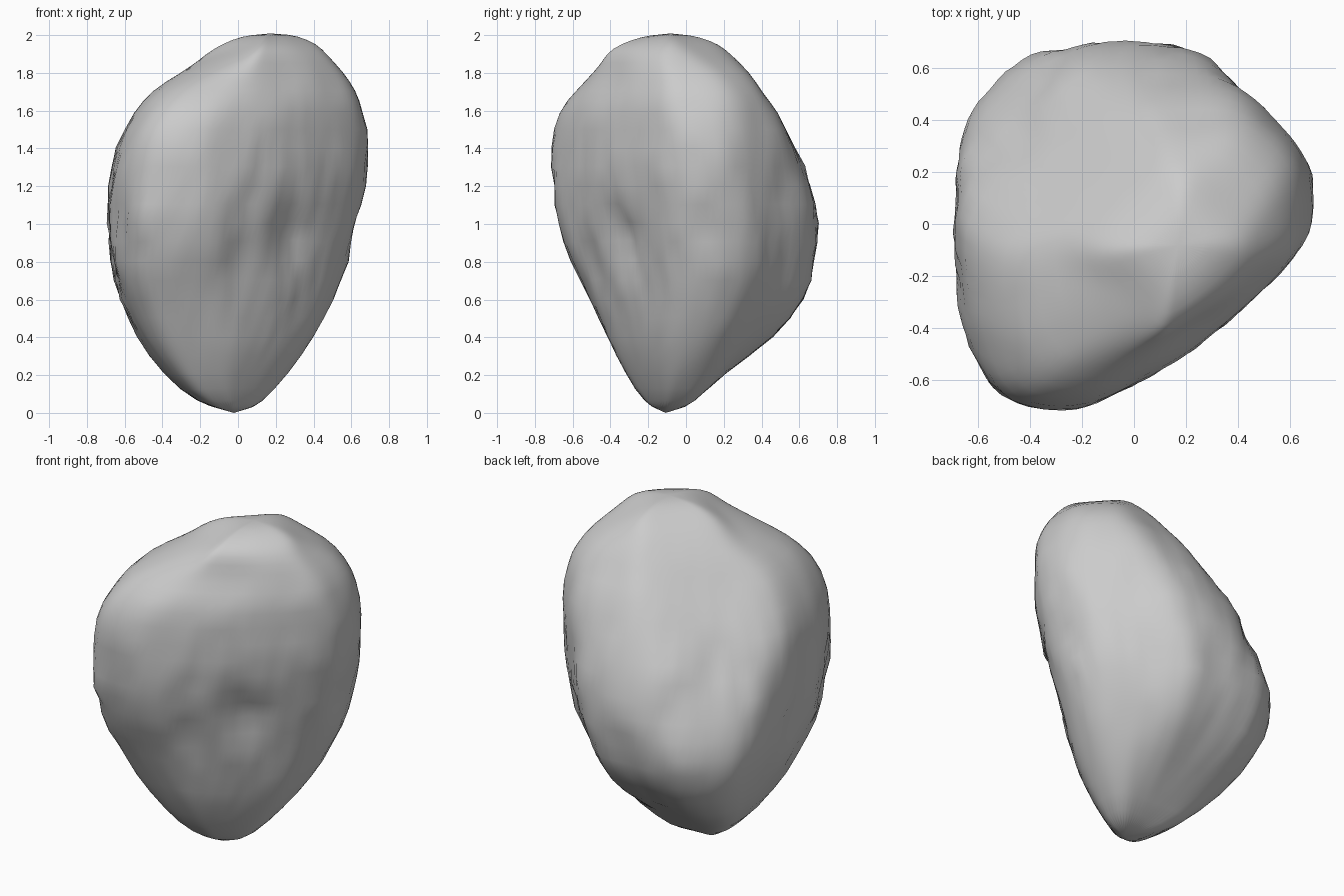
import bpy
import bmesh
import math
from mathutils import Vector, noise

SIDES = 56          # points around each cross-section
SHARPNESS = 20      # how tightly the flat sides meet at their corners

cube = bpy.data.objects.get("Cube")
if cube:
    bpy.data.objects.remove(cube)

# Height, then reach of the rock in eight directions, anticlockwise from +x
SECTIONS = [
    (.2, .27, .27, .19, .38, .40, .43, .32, .25),
    (.4, .40, .41, .48, .64, .54, .59, .42, .33),
    (.6, .50, .54, .64, .73, .63, .70, .50, .38),
    (.8, .58, .61, .68, .79, .69, .79, .62, .42),
    (1, .62, .65, .71, .69, .69, .84, .69, .47),
    (1.2, .67, .66, .66, .61, .68, .86, .71, .52),
    (1.4, .70, .67, .58, .49, .66, .83, .72, .53),
    (1.6, .66, .64, .48, .33, .55, .76, .68, .53),
    (1.7, .62, .60, .40, .25, .46, .64, .58, .51),
    (1.8, .56, .51, .34, .17, .30, .45, .50, .47),
    (1.9, .47, .36, .24, .08, .17, .19, .43, .40),
    (1.95, .42, .28, .18, 0, .08, .10, .35, .34),
]
TIP = Vector((-.02, -.11, -.01))
CROWN = Vector((.17, -.08, 2.005))

# Worn hollows: centre, radius, depth
HOLLOWS = [
    (Vector((.28, -.36, .95)), .22, .04),
    (Vector((.02, -.52, .70)), .18, .02),
    (Vector((-.46, .34, 1.3)), .20, .025),
    (Vector((-.25, .55, 1.05)), .16, .02),
    (Vector((-.68, -.1, .85)), .16, .02),
]


def direction(degrees):
    angle = math.radians(degrees)
    return Vector((math.cos(angle), math.sin(angle)))


def refit(values, low, high):
    """Spread a list of numbers from low to high."""
    a, b = min(values), max(values)
    return [low + (v - a) * (high - low) / (b - a) for v in values]


def bevel(wide, near, cut):
    """Reach of a side that trims the corner between two main sides."""
    s = math.sin(math.radians(45))
    return cut * (wide * math.sin(math.radians(15)) + near * math.sin(math.radians(30))) / s


def outline(reach):
    """Rounded polygon bounded by eight main sides and two trimmed corners."""
    right, left, back, front = reach[0], reach[4], reach[2], reach[6]
    centre = Vector((right - left, back - front)) / 2
    sides = [(direction(45 * i), h) for i, h in enumerate(reach)]
    sides.append((direction(195), bevel(reach[5], left, .93)))
    sides.append((direction(300), bevel(front, reach[7], .85)))
    sides = [(n, max(h - n.dot(centre), .02)) for n, h in sides]
    points = []
    for k in range(SIDES):
        d = direction(360 * k / SIDES)
        total = sum(max(0, n.dot(d) / gap) ** SHARPNESS for n, gap in sides)
        points.append(centre + d * total ** (-1 / SHARPNESS))
    xs = refit([p.x for p in points], -left, right)
    ys = refit([p.y for p in points], -front, back)
    return list(zip(xs, ys))


def shrink(ring, end, inward, upward):
    """Smaller ring on the way from a ring to the end point."""
    return [p + Vector((inward, inward, upward)) * (end - p) for p in ring]


# Cross-sections, with a smaller one leading to each end
levels = [[Vector((x, y, row[0])) for x, y in outline(row[1:])] for row in SECTIONS]
levels.insert(0, shrink(levels[0], TIP, .5, .75))
levels.append(shrink(levels[-1], CROWN, .4, .75))

# Loft them into a closed body
bm = bmesh.new()
rings = [[bm.verts.new(p) for p in level] for level in levels]
tip, crown = bm.verts.new(TIP), bm.verts.new(CROWN)
for k in range(SIDES):
    n = (k + 1) % SIDES
    bm.faces.new((tip, rings[0][n], rings[0][k]))
    bm.faces.new((crown, rings[-1][k], rings[-1][n]))
    for low, high in zip(rings, rings[1:]):
        bm.faces.new((low[k], low[n], high[n], high[k]))
mesh = bpy.data.meshes.new("rock")
bm.to_mesh(mesh)
bm.free()
rock = bpy.data.objects.new("rock", mesh)
bpy.context.collection.objects.link(rock)
bpy.context.view_layer.objects.active = rock
rock.select_set(True)

# Round the body
rounding = rock.modifiers.new("rounding", 'SUBSURF')
rounding.levels = 1
bpy.ops.object.modifier_apply(modifier=rounding.name)

# Press in the hollows and roughen the surface, most around the middle
normals = [v.normal.copy() for v in mesh.vertices]
for v, normal in zip(mesh.vertices, normals):
    p = v.co.copy()
    wear = math.exp(-((p.z - .95) / .5) ** 2)
    push = .007 * noise.noise(p * 4)
    push += .02 * wear * noise.noise(Vector((p.x * 5, p.y * 5, p.z * 7)))
    push += .012 * wear * noise.noise(p * 13)
    for centre, radius, depth in HOLLOWS:
        push -= depth * math.exp(-((p - centre).length / radius) ** 2 * 2)
    v.co = p + normal * push

# Stand the rock on the ground
ground = min(v.co.z for v in mesh.vertices)
for v in mesh.vertices:
    v.co.z -= ground

# Plain grey stone
stone = bpy.data.materials.new("grey stone")
stone.use_nodes = True
grey = (.6, .6, .6, 1)
stone.diffuse_color = grey
shader = stone.node_tree.nodes["Principled BSDF"]
shader.inputs["Base Color"].default_value = grey
shader.inputs["Roughness"].default_value = .9
mesh.materials.append(stone)
bpy.ops.object.shade_smooth_by_angle(angle=math.radians(35))
